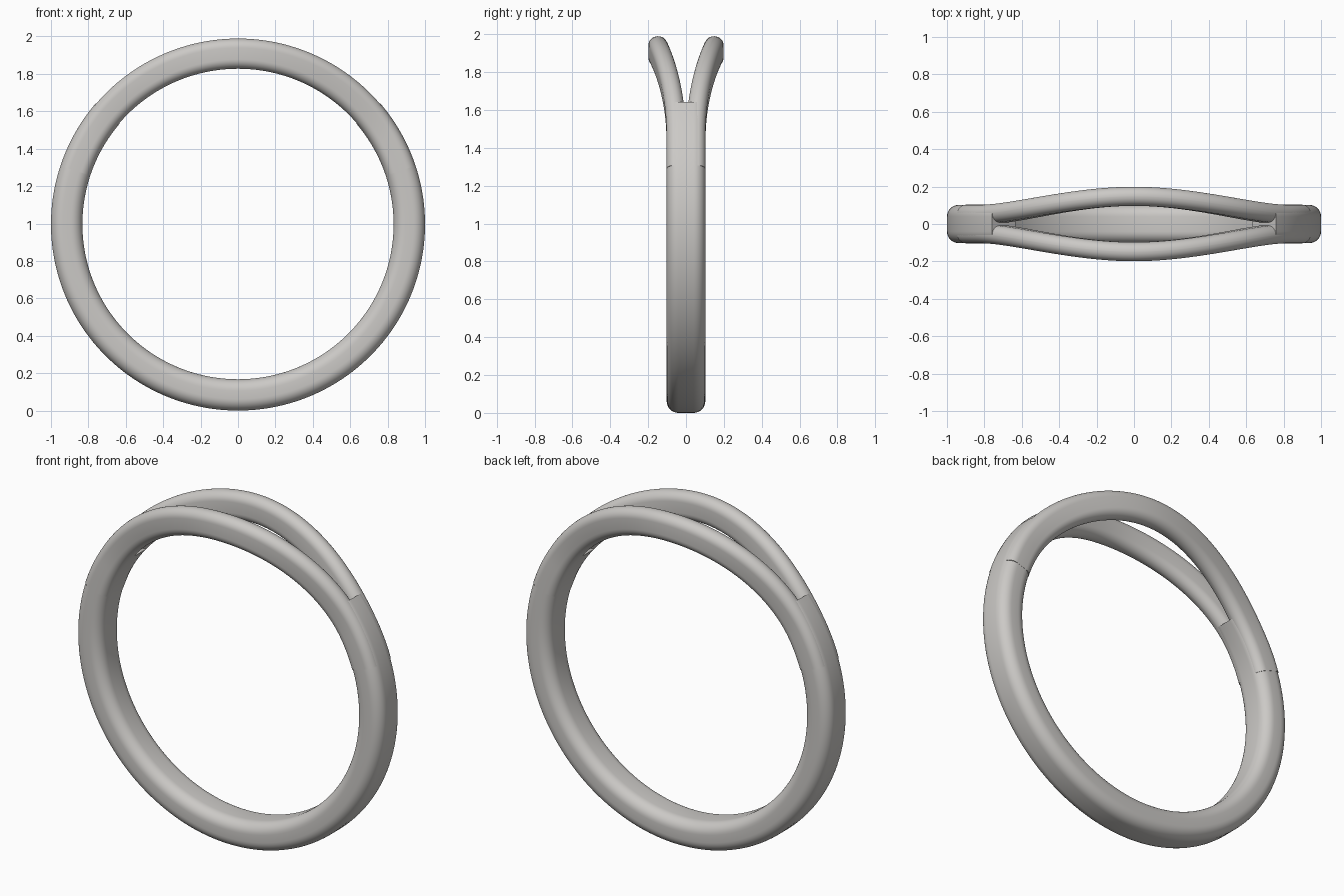
import bpy, bmesh
from math import radians, sin, cos, pi

scene = bpy.context.scene
if "Cube" in bpy.data.objects:
    bpy.data.objects.remove(bpy.data.objects["Cube"], do_unlink=True)

# One satin metal colour
metal = bpy.data.materials.new("warm grey metal")
metal.use_nodes = True
colour = (0.6, 0.585, 0.565, 1)
metal.diffuse_color = colour
metal.node_tree.nodes["Principled BSDF"].inputs["Base Color"].default_value = colour

CENTRE_Z = 0.996
MID_RADIUS = 0.916


def rounded_section(half_y, half_r, corner, steps=8):
    """Rounded rectangle as (sideways, radial) points."""
    points = []
    for quarter, (sy, sr) in enumerate([(1, 1), (-1, 1), (-1, -1), (1, -1)]):
        for i in range(steps + 1):
            a = (quarter + i / steps) * pi / 2
            points.append((sy * (half_y - corner) + corner * cos(a),
                           sr * (half_r - corner) + corner * sin(a)))
    return points


def sweep(name, section, start, end, steps, offset):
    """Sweep a section along an arc, shifting it sideways by offset(angle)."""
    bm = bmesh.new()
    rings = []
    for i in range(steps + 1):
        deg = start + (end - start) * i / steps
        a = radians(deg)
        rings.append([bm.verts.new(((MID_RADIUS + r) * cos(a), y + offset(deg),
                                    CENTRE_Z + (MID_RADIUS + r) * sin(a) * 0.996))
                      for y, r in section])
    n = len(section)
    for ring, following in zip(rings, rings[1:]):
        for j in range(n):
            k = (j + 1) % n
            bm.faces.new((ring[j], ring[k], following[k], following[j]))
    bm.faces.new(rings[0])
    bm.faces.new(rings[-1])
    bmesh.ops.remove_doubles(bm, verts=bm.verts, dist=0.00001)
    bmesh.ops.recalc_face_normals(bm, faces=bm.faces)
    mesh = bpy.data.meshes.new(name)
    bm.to_mesh(mesh)
    bm.free()
    mesh.materials.append(metal)
    obj = bpy.data.objects.new(name, mesh)
    scene.collection.objects.link(obj)
    bpy.ops.object.select_all(action='DESELECT')
    obj.select_set(True)
    bpy.context.view_layer.objects.active = obj
    bpy.ops.object.shade_smooth_by_angle(angle=radians(35))
    return obj


def spread(deg):
    """Sideways position of a strand: together at the sides, apart at the top."""
    t = max(0, 1 - abs(deg - 90) / 60)
    return 0.052 + 0.096 * t * t * (3 - 2 * t)


# Wide lower band, open at the top
sweep("lower_band", rounded_section(0.102, 0.084, 0.062),
      -220.5, 40.5, 144, lambda deg: 0)

# Two strands that part over the top
strand = rounded_section(0.051, 0.081, 0.05)
for name, side in (("front_strand", -1), ("back_strand", 1)):
    sweep(name, strand, 18.3, 161.7, 96, lambda deg: side * spread(deg))
